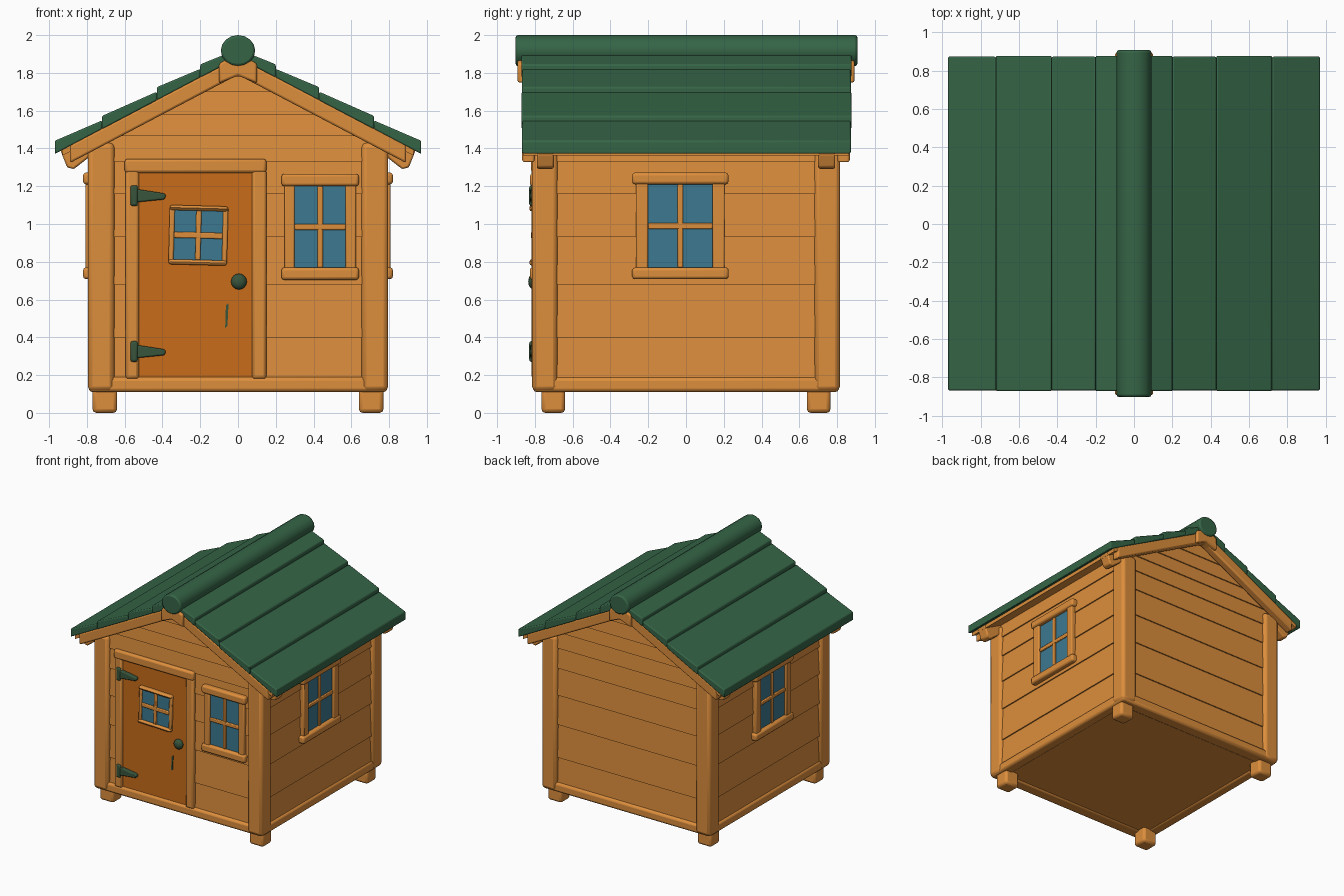
import bpy, bmesh, math
from mathutils import Matrix

if "Cube" in bpy.data.objects:
    bpy.data.objects.remove(bpy.data.objects["Cube"])


def mat(name, r, g, b):
    m = bpy.data.materials.new(name)
    m.diffuse_color = (r, g, b, 1)
    m.use_nodes = True
    m.node_tree.nodes["Principled BSDF"].inputs["Base Color"].default_value = m.diffuse_color
    return m


WOOD = mat("orange wood", 0.72, 0.27, 0.045)
DOOR = mat("dark orange door", 0.58, 0.15, 0.01)
GREEN = mat("green roof", 0.036, 0.13, 0.062)
GLASS = mat("blue glass", 0.045, 0.19, 0.28)
IRON = mat("dark green metal", 0.04, 0.09, 0.045)


def finish(name, bm, m, bevel=0.0, matrix=None):
    """Turn a bmesh into a named object, softened and smooth shaded."""
    if matrix is not None:
        bm.transform(matrix)
    bmesh.ops.recalc_face_normals(bm, faces=bm.faces)
    me = bpy.data.meshes.new(name)
    bm.to_mesh(me)
    bm.free()
    me.materials.append(m)
    ob = bpy.data.objects.new(name, me)
    bpy.context.collection.objects.link(ob)
    if bevel:
        mod = ob.modifiers.new("soft edges", 'BEVEL')
        mod.width = bevel
        mod.segments = 2
    bpy.context.view_layer.objects.active = ob
    ob.select_set(True)
    bpy.ops.object.shade_smooth_by_angle(angle=math.radians(40))
    ob.select_set(False)
    return ob


def box(name, x, y, z, m, bevel=0.0, matrix=None):
    """Box given by its (min, max) on each axis."""
    bm = bmesh.new()
    bmesh.ops.create_cube(bm, size=1)
    for v in bm.verts:
        v.co = [r[0] if c < 0 else r[1] for c, r in zip(v.co, (x, y, z))]
    return finish(name, bm, m, bevel, matrix)


def prism(name, pts, y0, y1, m, bevel=0.0, matrix=None):
    """Outline in x, z pushed along y."""
    bm = bmesh.new()
    a = [bm.verts.new((x, y0, z)) for x, z in pts]
    b = [bm.verts.new((x, y1, z)) for x, z in pts]
    bm.faces.new(a)
    bm.faces.new(b[::-1])
    for i in range(len(pts)):
        j = (i + 1) % len(pts)
        bm.faces.new((a[i], b[i], b[j], a[j]))
    return finish(name, bm, m, bevel, matrix)


SLOPE = 0.525


def roof_z(x, drop=0.0):
    return 1.95 - SLOPE * abs(x) - drop


# Wall boards: stacked slices, each leaning out a little at its lower edge
levels = [0.15, 0.40, 0.68, 0.93, 1.16, 1.33, 1.466, 1.58, 1.70, 1.84]
for z0, z1 in zip(levels, levels[1:]):
    bm = bmesh.new()
    rings = []
    for z, out in ((z0, 0.01), (z1, 0.0)):
        hx = min(0.768 + out, (1.872 - z) / SLOPE)
        hy = 0.782 + out
        rings.append([bm.verts.new((sx * hx, sy * hy, z))
                      for sx, sy in ((-1, -1), (1, -1), (1, 1), (-1, 1))])
    lo, hi = rings
    bm.faces.new(lo)
    bm.faces.new(hi)
    for i in range(4):
        j = (i + 1) % 4
        bm.faces.new((lo[i], lo[j], hi[j], hi[i]))
    finish("wall_board", bm, WOOD)

# Floor, base beams, corner posts and feet
box("floor", (-0.77, 0.77), (-0.79, 0.79), (0.12, 0.18), WOOD)
for s in (-1, 1):
    box("end_base_beam", (-0.785, 0.785), sorted((s * 0.70, s * 0.81)), (0.11, 0.19), WOOD, 0.02)
    box("side_base_beam", sorted((s * 0.70, s * 0.79)), (-0.80, 0.80), (0.11, 0.19), WOOD, 0.02)
    for t in (-1, 1):
        box("corner_post", sorted((s * 0.655, s * 0.795)), sorted((t * 0.68, t * 0.815)),
            (0.115, 1.43), WOOD, 0.025)
        box("foot", sorted((s * 0.64, s * 0.77)), sorted((t * 0.64, t * 0.765)),
            (0.0, 0.15), WOOD, 0.02)

# Roof: wooden lining, overlapping green boards, barge boards and rafter tails
for s in (-1, 1):
    def slab(name, x0, x1, top0, top1, low, y0, y1, m, bevel=0.0):
        pts = [(s * x0, roof_z(x0, top0)), (s * x1, roof_z(x1, top1)),
               (s * x1, roof_z(x1, low)), (s * x0, roof_z(x0, low))]
        return prism(name, pts, y0, y1, m, bevel)

    slab("roof_lining", 0, 0.93, 0.06, 0.06, 0.10, -0.862, 0.862, WOOD)
    edges = [0.0, 0.20, 0.43, 0.72, 0.97]
    for i, (a, b) in enumerate(zip(edges, edges[1:])):
        e = 0.004 if i % 2 else 0.0
        slab("roof_board", a, b, 0.024, 0.0, 0.07, -0.872 + e, 0.877 - e, GREEN, 0.008)
    for t in (-1, 1):
        y = sorted((t * 0.80, t * 0.868))
        slab("barge_board", 0, 0.89, 0.065, 0.065, 0.16, y[0], y[1], WOOD, 0.012)
        y = sorted((t * 0.70, t * 0.79))
        tail = [(0.72, 1.48), (0.94, 1.39), (0.905, 1.30), (0.87, 1.29), (0.78, 1.36), (0.72, 1.38)]
        prism("rafter_tail", [(s * x, z) for x, z in tail], y[0], y[1], WOOD, 0.01)

# Peak caps under both ends of the ridge
for t in (-1, 1):
    y = sorted((t * 0.80, t * 0.893))
    prism("peak_cap", [(-0.1, 1.745), (0, 1.785), (0.1, 1.745), (0.1, 1.85), (0, 1.90), (-0.1, 1.85)],
          y[0], y[1], WOOD, 0.012)

# Rounded ridge log
ridge = [(0.091 * math.cos(a), 1.918 + 0.082 * math.sin(a))
         for a in [math.radians(22.5 * k) for k in range(16)]]
prism("ridge_log", ridge, -0.902, 0.907, GREEN, 0.012)


def window(name, cx, hw, z0, z1, stile, place, sill=0.0, rail=0.0, depth=0.035):
    """Window facing -y with its back at y = 0, moved by the place matrix."""
    zm, d = (z0 + z1) / 2, depth
    box(name + "_glass", (cx - hw, cx + hw), (-0.008, 0.0), (z0, z1), GLASS, 0, place)
    for s in (-1, 1):
        box(name + "_stile", sorted((cx + s * hw, cx + s * (hw + stile))), (-d, 0.02),
            (z0 - 0.02, z1 + 0.02), WOOD, 0.008, place)
    box(name + "_upright_bar", (cx - 0.014, cx + 0.014), (-0.02, 0), (z0, z1), WOOD, 0.006, place)
    box(name + "_cross_bar", (cx - hw, cx + hw), (-0.021, 0), (zm - 0.016, zm + 0.016), WOOD, 0.006, place)
    for a, b in ((z0 - rail, z0), (z1, z1 + rail)):
        box(name + "_rail", (cx - sill, cx + sill), (-d - 0.012, 0.02), (a, b), WOOD, 0.015, place)


front = Matrix.Translation((0, -0.79, 0))
window("front_window", 0.435, 0.135, 0.77, 1.20, 0.055, front, 0.205, 0.066, 0.025)
# Side windows, turned to face +x and -x
for s in (-1, 1):
    place = Matrix.Translation((s * 0.778, 0, 0)) @ Matrix.Rotation(s * math.pi / 2, 4, 'Z')
    window("side_window", -s * 0.03, 0.17, 0.77, 1.21, 0.065, place, 0.255, 0.062, 0.03)

# Door and its frame
box("door", (-0.53, 0.08), (-0.797, -0.76), (0.19, 1.275), DOOR)
for x in ((-0.595, -0.525), (0.075, 0.15)):
    box("door_jamb", x, (-0.818, -0.76), (0.18, 1.29), WOOD, 0.015)
box("door_header", (-0.60, 0.15), (-0.82, -0.76), (1.27, 1.345), WOOD, 0.015)

# Door window, hanging slightly crooked
tilt = Matrix.Translation((-0.21, -0.799, 0.94)) @ Matrix.Rotation(math.radians(1.5), 4, 'Y')
window("door_window", 0, 0.128, -0.13, 0.13, 0.027, tilt, 0.155, 0.027, 0.018)

# Hinges with tapered straps
for z in (0.325, 1.15):
    box("hinge_plate", (-0.57, -0.53), (-0.83, -0.79), (z - 0.055, z + 0.055), IRON, 0.012)
    prism("hinge_strap", [(-0.54, z - 0.035), (-0.39, z - 0.02), (-0.38, z), (-0.39, z + 0.012),
                          (-0.54, z + 0.035)], -0.826, -0.79, IRON, 0.008)

# Door knob and narrow slot plate
bm = bmesh.new()
bmesh.ops.create_uvsphere(bm, u_segments=12, v_segments=8, radius=0.042)
bmesh.ops.scale(bm, vec=(1, 0.7, 1), verts=bm.verts)
finish("door_knob", bm, IRON, 0, Matrix.Translation((0.005, -0.806, 0.695)))
prism("slot_plate", [(-0.068, 0.45), (-0.056, 0.46), (-0.05, 0.58), (-0.064, 0.57)],
      -0.803, -0.796, IRON)
